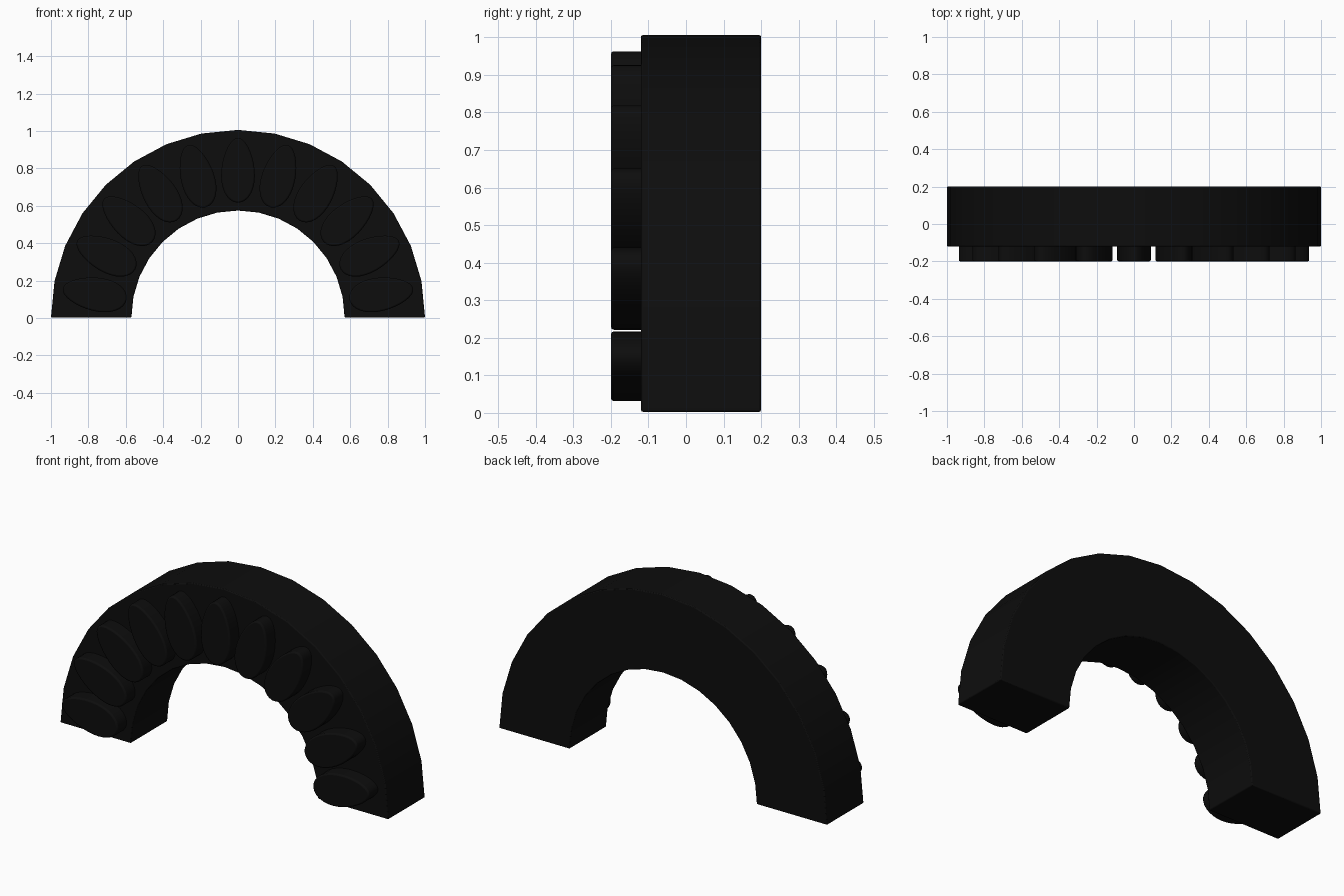
import bpy
from math import sin, cos, pi, radians

if "Cube" in bpy.data.objects:
    bpy.data.objects.remove(bpy.data.objects["Cube"])

black = bpy.data.materials.new("black")
black.diffuse_color = (0.004, 0.004, 0.004, 1)
black.use_nodes = True
black.node_tree.nodes["Principled BSDF"].inputs["Base Color"].default_value = black.diffuse_color


def extrude(name, outline, y0, y1, bevel, angle):
    """Prism from an (x, z) outline, running front to back."""
    n = len(outline)
    verts = [(x, y0, z) for x, z in outline] + [(x, y1, z) for x, z in outline]
    faces = [tuple(range(n)), tuple(range(2 * n - 1, n - 1, -1))]
    faces += [(i, i + n, (i + 1) % n + n, (i + 1) % n) for i in range(n)]
    mesh = bpy.data.meshes.new(name)
    mesh.from_pydata(verts, [], faces)
    mesh.materials.append(black)
    ob = bpy.data.objects.new(name, mesh)
    bpy.context.collection.objects.link(ob)
    mod = ob.modifiers.new("soft_edges", 'BEVEL')
    mod.width = bevel
    mod.segments = 2
    mod.limit_method = 'ANGLE'
    mod.angle_limit = radians(40)
    bpy.context.view_layer.objects.active = ob
    bpy.ops.object.select_all(action='DESELECT')
    ob.select_set(True)
    bpy.ops.object.shade_smooth_by_angle(angle=radians(angle))
    return ob


# Half-ring body
SEG = 16
angles = [pi * i / SEG for i in range(SEG + 1)]
outer = [(cos(a), 0.003 + sin(a) * 1.003) for a in angles]
inner = [(0.57 * cos(a), 0.003 + 0.572 * sin(a)) for a in reversed(angles)]
extrude("arch_body", outer + inner, -0.12, 0.2, 0.005, 30)

# Eleven egg-shaped studs on the front, wide end toward the centre
COUNT = 11
for k in range(COUNT):
    a = radians(90 + (k - 5) * 16.1)
    r = 0.79 - 0.014 * abs(cos(a)) ** 4
    outline = []
    for i in range(32):
        t = 2 * pi * i / 32
        u = 0.173 * cos(t)                          # along the radius
        v = 0.089 * sin(t) * (1 - 0.16 * cos(t))    # across
        outline.append(((r + u) * cos(a) - v * sin(a),
                        (r + u) * sin(a) + v * cos(a)))
    extrude("egg_stud_%02d" % (k + 1), outline, -0.2, -0.11, 0.008, 35)
